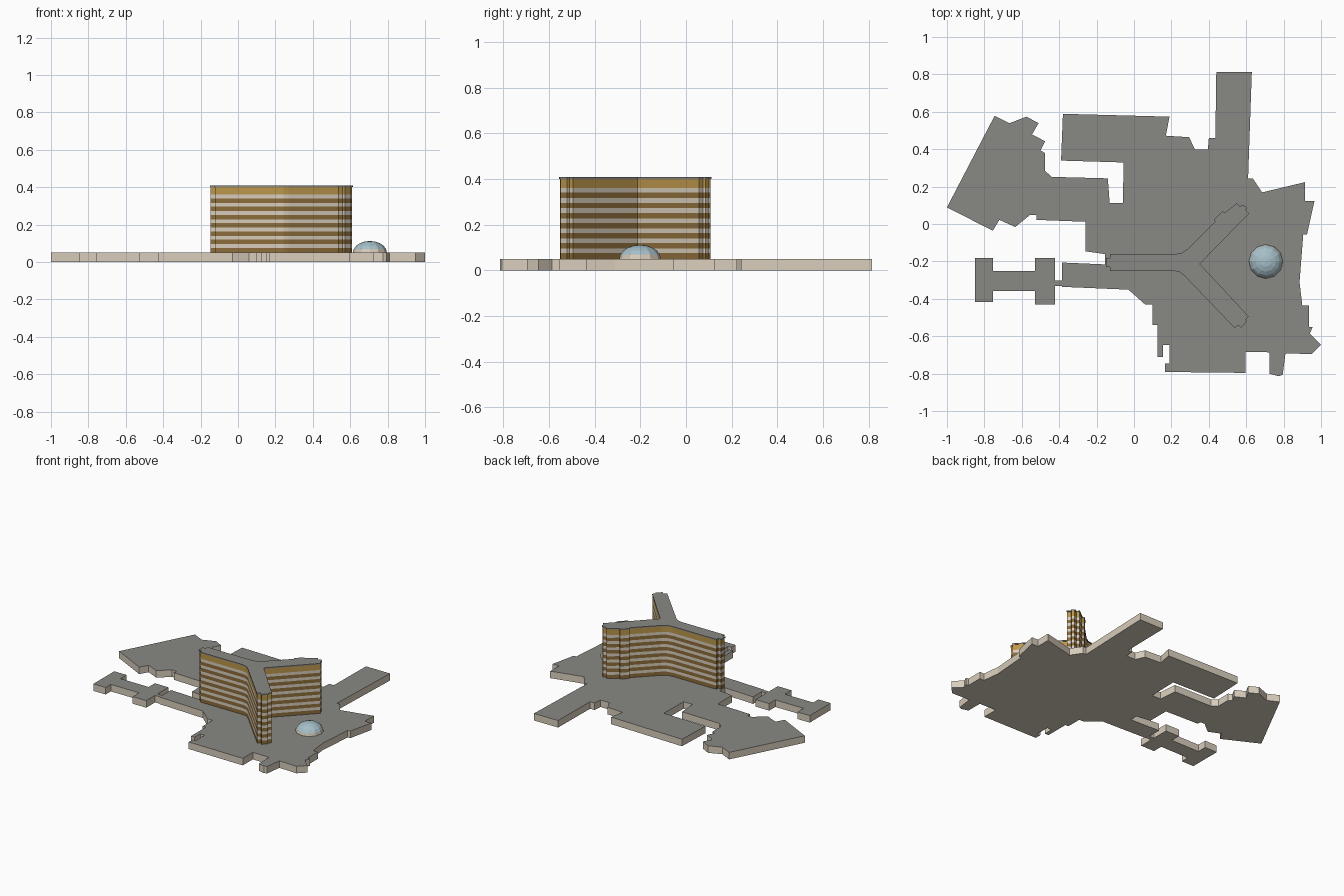
import bpy, bmesh, math
from mathutils import Vector

if "Cube" in bpy.data.objects:
    bpy.data.objects.remove(bpy.data.objects["Cube"])


def material(name, r, g, b):
    m = bpy.data.materials.new(name)
    lin = [((c / 255 + 0.055) / 1.055) ** 2.4 for c in (r, g, b)]
    m.diffuse_color = (*lin, 1)
    m.use_nodes = True
    m.node_tree.nodes["Principled BSDF"].inputs["Base Color"].default_value = m.diffuse_color
    return m


ROOF = material("roof grey", 137, 136, 132)
STONE = material("pale stone", 217, 206, 189)
BRONZE = material("bronze glazing", 140, 109, 58)
GOLD = material("gold fascia", 188, 151, 76)
GLASS = material("dome glass", 166, 191, 201)
SHIFT_Y = -0.006


def offset(outline, d):
    """Move a closed outline outwards by d with mitred corners."""
    pts = [Vector(p) for p in outline]
    n = len(pts)
    area = sum(pts[i - 1].cross(pts[i]) for i in range(n))
    sign = 1 if area > 0 else -1
    out = []
    for i, p in enumerate(pts):
        a = (p - pts[i - 1]).normalized()
        b = (pts[(i + 1) % n] - p).normalized()
        na = Vector((a.y, -a.x)) * sign
        nb = Vector((b.y, -b.x)) * sign
        out.append(p + (na + nb) * d / max(1 + na.dot(nb), 0.3))
    return out


def stack(name, outline, rings, mats, bands=None, top=0):
    """Closed solid through rings of (height, outward offset)."""
    bm = bmesh.new()
    loops = [[bm.verts.new((p[0], p[1] + SHIFT_Y, z)) for p in offset(outline, d)]
             for z, d in rings]
    n = len(outline)
    for k, (lo, hi) in enumerate(zip(loops, loops[1:])):
        for i in range(n):
            j = (i + 1) % n
            f = bm.faces.new((lo[i], lo[j], hi[j], hi[i]))
            f.material_index = bands[k] if bands else 0
    bm.faces.new(loops[0][::-1]).material_index = top
    bm.faces.new(loops[-1]).material_index = top
    bmesh.ops.recalc_face_normals(bm, faces=bm.faces)
    mesh = bpy.data.meshes.new(name)
    bm.to_mesh(mesh)
    bm.free()
    for m in mats:
        mesh.materials.append(m)
    obj = bpy.data.objects.new(name, mesh)
    bpy.context.collection.objects.link(obj)
    return obj


def rect(x0, x1, y0, y1):
    return [(x0, y0), (x1, y0), (x1, y1), (x0, y1)]


# Podium: main hall, north-west wing and western walkway pavilions
H = 0.05
MAIN = [
    (.44, .82), (.63, .82), (.61, .25), (.635, .25), (.685, .175), (.915, .23),
    (.915, .13), (.965, .13), (.925, -.05), (.905, -.05), (.885, -.305),
    (.9, -.43), (.935, -.43), (.935, -.545), (.955, -.545), (.94, -.58),
    (1, -.64), (.95, -.69), (.81, -.685), (.795, -.8), (.775, -.808),
    (.725, -.795), (.725, -.68), (.595, -.677), (.595, -.79), (.165, -.785),
    (.165, -.74), (.19, -.74), (.19, -.64), (.155, -.64), (.155, -.705),
    (.125, -.705), (.125, -.535), (.1, -.535), (.1, -.425), (.06, -.425),
    (-.03, -.345), (-.385, -.33), (-.385, -.2), (-.155, -.21), (-.155, -.155),
    (-.26, -.14), (-.26, .018), (-.2, .018), (-.2, .118), (-.06, .118),
    (-.055, .335), (-.39, .345), (-.38, .595), (.19, .58), (.17, .478),
    (.295, .47), (.325, .405), (.395, .405), (.4, .465), (.435, .465)]
WING = [
    (-.26, .018), (-.52, .028), (-.52, .055), (-.555, .055), (-.635, -.01),
    (-.72, .028), (-.755, -.03), (-1, .095), (-.745, .585), (-.665, .545),
    (-.575, .58), (-.51, .545), (-.545, .485), (-.475, .448), (-.5, .4),
    (-.475, .385), (-.475, .29), (-.44, .258), (-.14, .25), (-.13, .118),
    (-.13, .018)]
WALKWAY = [rect(-.85, -.753, -.41, -.175), rect(-.53, -.422, -.425, -.175),
           rect(-.8, -.48, -.352, -.244), rect(-.47, -.36, -.326, -.297)]

podium = stack("podium", MAIN, [(0, 0), (H, 0)], [STONE, ROOF])
bpy.context.view_layer.objects.active = podium
for shape in [WING] + WALKWAY:
    extra = stack("podium_part", shape, [(0, 0), (H, 0)], [STONE, ROOF])
    mod = podium.modifiers.new("union", 'BOOLEAN')
    mod.operation = 'UNION'
    mod.solver = 'EXACT'
    mod.object = extra
    bpy.ops.object.modifier_apply(modifier=mod.name)
    bpy.data.objects.remove(extra)
# grey on the upper faces, stone on the walls and underside
for f in podium.data.polygons:
    f.material_index = 1 if f.normal.z > 0.5 else 0

# Three-armed tower with notched arm ends, banded flush floor by floor
TOWER = [
    (-.145, -.182), (-.122, -.182), (-.122, -.16), (.22, -.16), (.26, -.152),
    (.29, -.132), (.44, .018), (.433, .028), (.475, .068), (.485, .06),
    (.55, .111), (.562, .094), (.585, .103), (.597, .092), (.59, .08),
    (.608, .062), (.345, -.207), (.606, -.488), (.59, -.504), (.598, -.514),
    (.572, -.541), (.56, -.529), (.538, -.543), (.27, -.264), (.245, -.246),
    (.21, -.239), (-.122, -.239), (-.122, -.218), (-.145, -.218)]
STEP, OUT = 0.044, 0.002
rings, bands = [(H, OUT)], []
for k in range(7):
    z = 0.076 + k * STEP
    rings += [(z, OUT), (z + 0.02, OUT)]
    bands += [1, 0]
rings.append((0.4, OUT))
bands.append(2)
stack("tower", TOWER, rings, [STONE, BRONZE, GOLD, ROOF], bands, top=3)
stack("tower_roof", TOWER, [(0.4, 0.005), (0.408, 0.005)], [ROOF])

# Faceted glass dome on a low stone curb
bm = bmesh.new()
bmesh.ops.create_uvsphere(bm, u_segments=12, v_segments=10, radius=1)
bmesh.ops.delete(bm, geom=[v for v in bm.verts if v.co.z < -0.01], context='VERTS')
for f in bm.faces:
    f.material_index = 1 if f.calc_center_median().z < 0.2 else 0
bmesh.ops.scale(bm, vec=(0.091, 0.091, 0.062), verts=bm.verts)
mesh = bpy.data.meshes.new("dome")
bm.to_mesh(mesh)
bm.free()
mesh.materials.append(GLASS)
mesh.materials.append(STONE)
dome = bpy.data.objects.new("dome", mesh)
dome.location = (0.705, -0.195 + SHIFT_Y, H)
bpy.context.collection.objects.link(dome)
